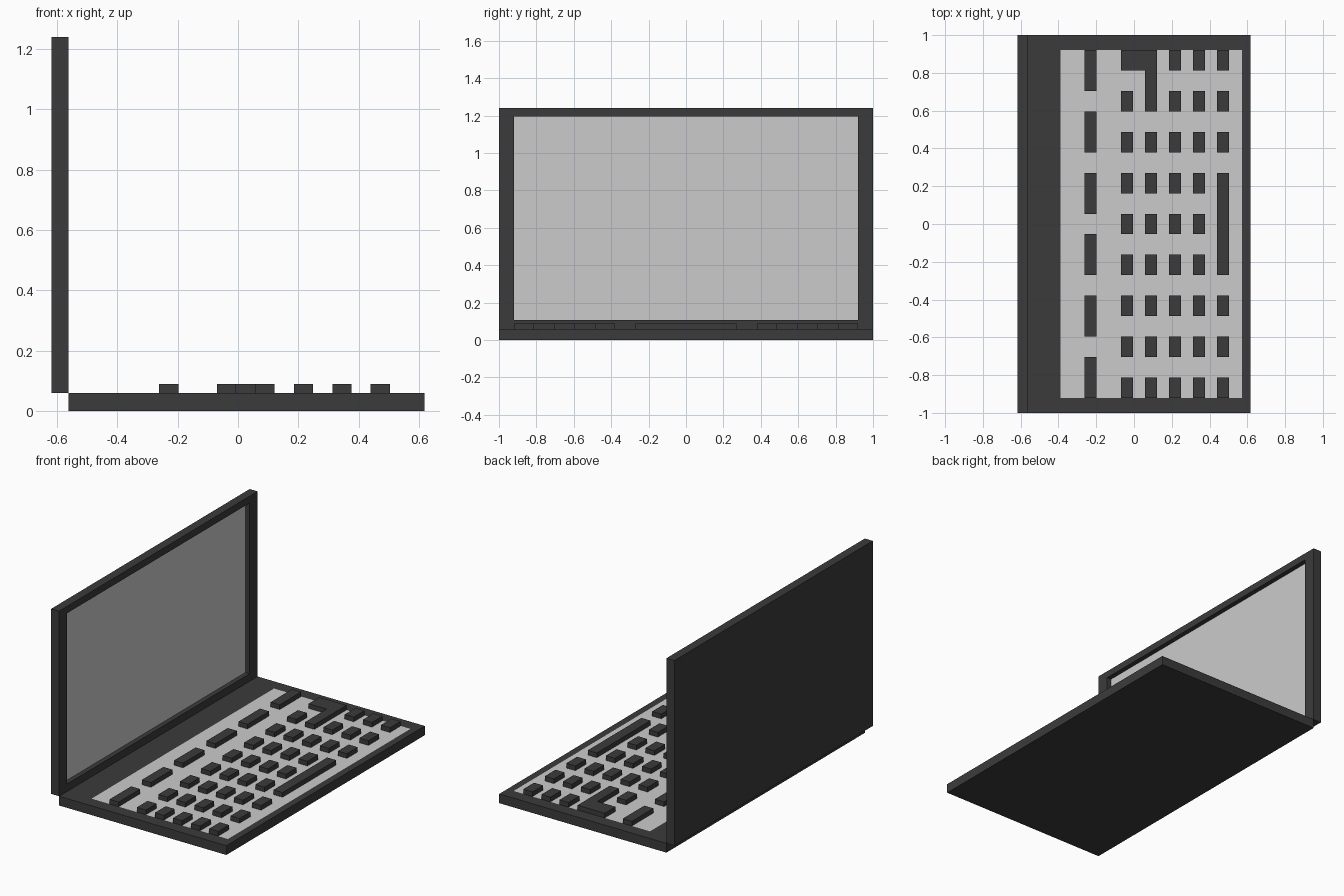
import bpy, bmesh
from mathutils import Vector

if "Cube" in bpy.data.objects:
    bpy.data.objects.remove(bpy.data.objects["Cube"])


def material(name, value):
    m = bpy.data.materials.new(name)
    m.diffuse_color = (value, value, value, 1)
    m.use_nodes = True
    m.node_tree.nodes["Principled BSDF"].inputs["Base Color"].default_value = m.diffuse_color
    return m


DARK = material("dark_plastic", 0.044)
LIGHT = material("light_grey_panel", 0.6)


def finish(name, bm):
    mesh = bpy.data.meshes.new(name)
    bm.to_mesh(mesh)
    bm.free()
    for m in (DARK, LIGHT):
        mesh.materials.append(m)
    obj = bpy.data.objects.new(name, mesh)
    bpy.context.collection.objects.link(obj)
    return obj


def box_mesh(lo, hi):
    bm = bmesh.new()
    bmesh.ops.create_cube(bm, size=1)
    for v in bm.verts:
        v.co = Vector([hi[i] if v.co[i] > 0 else lo[i] for i in range(3)])
    return bm


def framed_slab(name, lo, hi, normal, cuts, depth):
    """Slab with a light panel cut into the side facing `normal`."""
    bm = box_mesh(lo, hi)
    for axis, limits in cuts.items():
        n = Vector([float(i == axis) for i in range(3)])
        for c in limits:
            bmesh.ops.bisect_plane(bm, geom=bm.verts[:] + bm.edges[:] + bm.faces[:],
                                   plane_co=n * c, plane_no=n)
    bm.normal_update()
    for f in bm.faces[:]:
        mid = f.calc_center_median()
        if f.normal.dot(normal) > 0.9 and all(a < mid[i] < b for i, (a, b) in cuts.items()):
            if depth:
                f = bmesh.ops.extrude_discrete_faces(bm, faces=[f])["faces"][0]
                for v in f.verts:
                    v.co -= normal * depth
                # recess walls stay dark
                for e in f.edges:
                    for g in e.link_faces:
                        g.material_index = 0
            f.material_index = 1
    return finish(name, bm)


# Base with flush keyboard panel, and upright lid with recessed screen
framed_slab("base", (-0.562, -1, 0), (0.618, 1, 0.059), Vector((0, 0, 1)),
            {0: (-0.39, 0.573), 1: (-0.92, 0.92)}, 0)
framed_slab("screen_lid", (-0.618, -1, 0.059), (-0.562, 1, 1.24), Vector((1, 0, 0)),
            {1: (-0.92, 0.92), 2: (0.107, 1.196)}, 0.03)

# Keys sit on a regular grid: equal key and gap widths
U = 1.84 / 17
W = 0.064
Z0, Z1 = 0.059, 0.089


def key(name, x, start, length):
    """Key at column x, from grid unit `start` counted from the +y edge."""
    top = 0.92 - start * U
    return finish(name, box_mesh((x, top - length * U, Z0), (x + W, top, Z1)))


# Row of wide function keys
for i in range(6):
    key("function_key", -0.262, 3 * i, 2)

# Letter key rows, leaving room for the enter key and space bar
ROWS = [-0.07 + 0.1275 * r for r in range(5)]
SKIP = {(0, 0), (1, 0), (1, 1), (4, 3), (4, 4), (4, 5)}
for r, x in enumerate(ROWS):
    for i in range(9):
        if (r, i) not in SKIP:
            key("letter_key", x, 2 * i, 1)
key("space_bar", ROWS[4], 6, 5)

# L-shaped enter key
bm = bmesh.new()
xa, xb, xc = ROWS[0], ROWS[1], ROWS[1] + W
ya, yb, yc = 0.92, 0.92 - U, 0.92 - 3 * U
outline = [(xa, ya), (xa, yb), (xb, yb), (xb, yc), (xc, yc), (xc, ya)]
low = [bm.verts.new((x, y, Z0)) for x, y in outline]
high = [bm.verts.new((x, y, Z1)) for x, y in outline]
bm.faces.new(high)
bm.faces.new(low[::-1])
for i in range(6):
    j = (i + 1) % 6
    bm.faces.new((low[i], low[j], high[j], high[i]))
bmesh.ops.recalc_face_normals(bm, faces=bm.faces[:])
finish("enter_key", bm)
